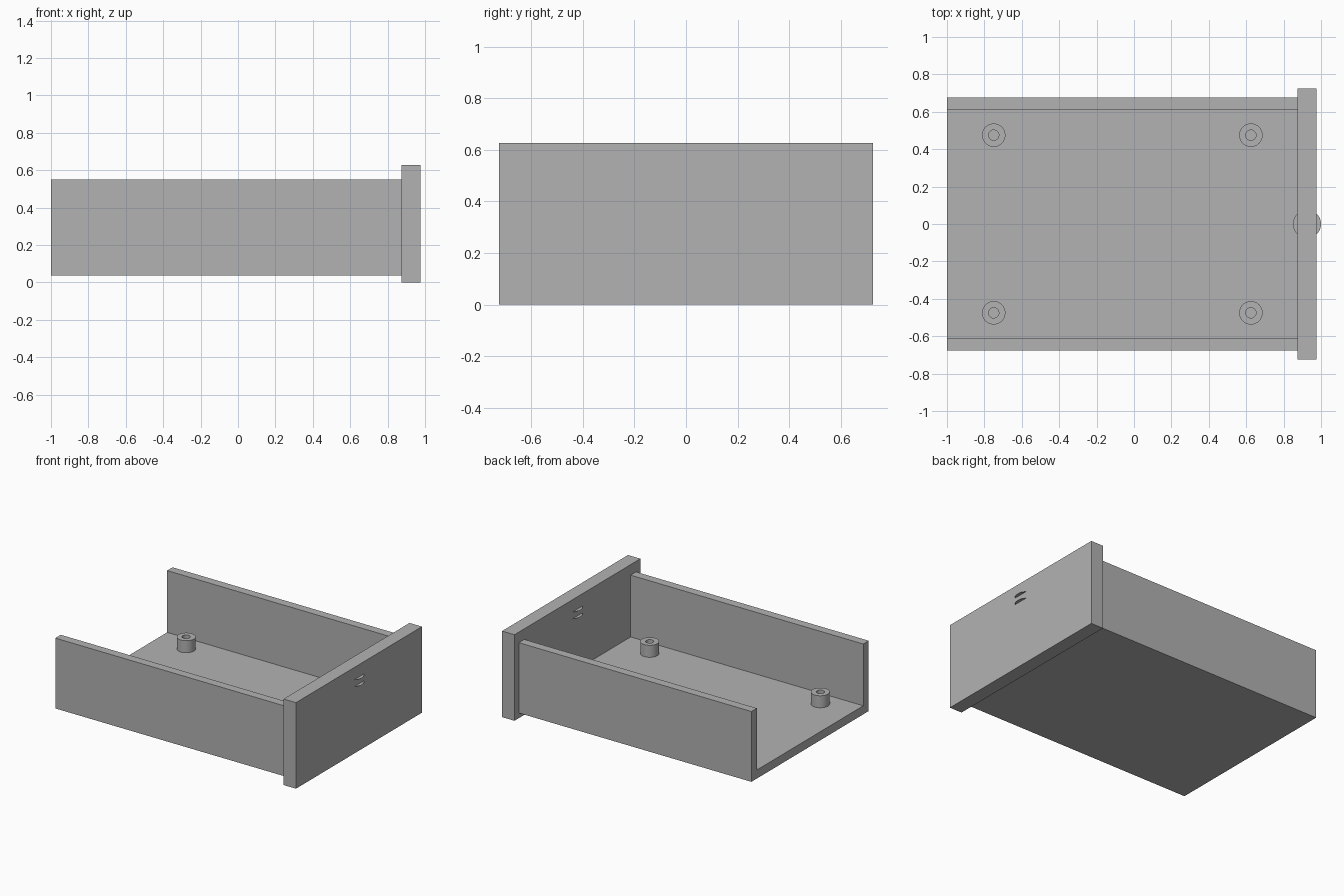
import bpy, bmesh, math
from mathutils import Matrix, Vector

cube = bpy.data.objects.get("Cube")
if cube:
    bpy.data.objects.remove(cube, do_unlink=True)

grey = bpy.data.materials.new("plain grey")
grey.use_nodes = True
COLOUR = (0.448, 0.448, 0.448, 1)
grey.diffuse_color = COLOUR
grey.node_tree.nodes["Principled BSDF"].inputs["Base Color"].default_value = COLOUR


def finish(name, bm, smooth=False):
    """Turn a bmesh into a named, coloured object."""
    bmesh.ops.recalc_face_normals(bm, faces=bm.faces)
    mesh = bpy.data.meshes.new(name)
    bm.to_mesh(mesh)
    bm.free()
    mesh.materials.append(grey)
    obj = bpy.data.objects.new(name, mesh)
    bpy.context.collection.objects.link(obj)
    if smooth:
        bpy.ops.object.select_all(action='DESELECT')
        obj.select_set(True)
        bpy.context.view_layer.objects.active = obj
        bpy.ops.object.shade_smooth_by_angle(angle=math.radians(30))
    return obj


BACK, PANEL_IN, PANEL_OUT = -1.0, 0.875, 0.975
HALF_W, BASE, RIM, WALL = 0.675, 0.0375, 0.55, 0.0625
FLOOR = BASE + WALL

# Tray: U-shaped section extruded along x
bm = bmesh.new()
inner = HALF_W - WALL
half = [(HALF_W, BASE), (HALF_W, RIM), (inner, RIM), (inner, FLOOR)]
section = half + [(-y, z) for y, z in reversed(half)]
face = bm.faces.new([bm.verts.new((BACK, y, z)) for y, z in section])
ext = bmesh.ops.extrude_face_region(bm, geom=[face], use_keep_orig=True)
moved = [v for v in ext["geom"] if isinstance(v, bmesh.types.BMVert)]
bmesh.ops.translate(bm, verts=moved, vec=Vector((PANEL_IN - BACK, 0, 0)))
finish("tray", bm)

# End panel
bm = bmesh.new()
bmesh.ops.create_cube(bm, size=1, matrix=Matrix.Translation(
    ((PANEL_IN + PANEL_OUT) / 2, 0, 0.3135)) @ Matrix.Diagonal((0.1, 1.45, 0.627, 1)))
finish("end_panel", bm)


def standoff(name, x, y, height=0.0875, outer=0.0625, bore=0.0275, sides=48):
    """Hollow round post, spun from a three-edge profile."""
    bm = bmesh.new()
    profile = [(outer, FLOOR), (outer, FLOOR + height), (bore, FLOOR + height), (bore, FLOOR)]
    verts = [bm.verts.new((r, 0, z)) for r, z in profile]
    edges = [bm.edges.new(pair) for pair in zip(verts, verts[1:])]
    bmesh.ops.spin(bm, geom=verts + edges, cent=(0, 0, 0), axis=(0, 0, 1),
                   angle=math.tau, steps=sides)
    bmesh.ops.remove_doubles(bm, verts=bm.verts, dist=0.0001)
    finish(name, bm, smooth=True).location = (x, y, 0)


# Mounting posts
for end, x in (("back", -0.75), ("panel", 0.625)):
    for side, y in (("left", -0.475), ("right", 0.475)):
        standoff(f"standoff_{end}_{side}", x, y)

# Paired flat discs passing through the panel
for name, z in (("lower_disc", 0.4875), ("upper_disc", 0.5375)):
    bm = bmesh.new()
    bmesh.ops.create_circle(bm, cap_ends=True, segments=48, radius=0.075,
                            matrix=Matrix.Translation((0.925, 0, z)))
    finish(name, bm)
